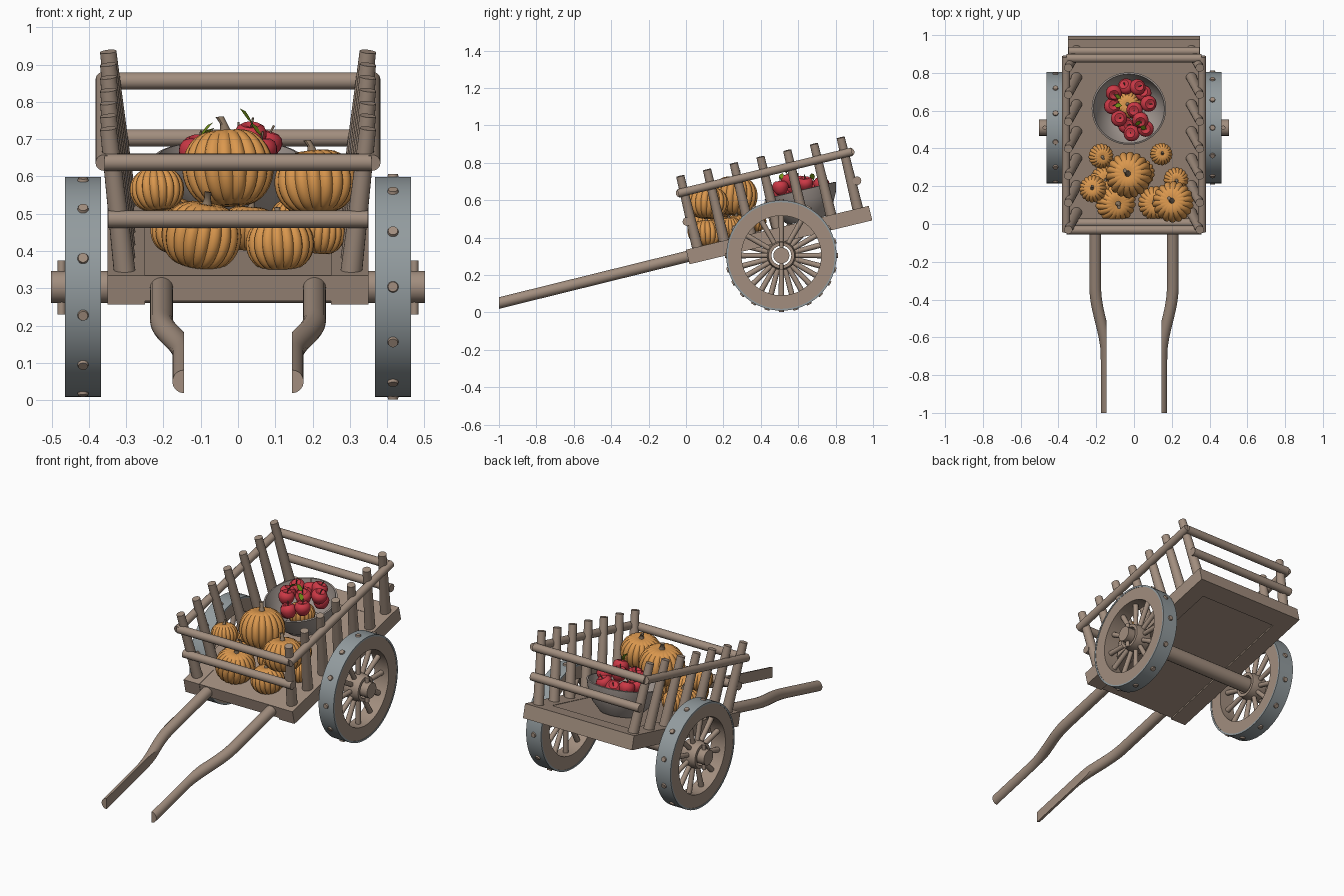
import bpy, bmesh, math, random
from mathutils import Matrix, Vector

if "Cube" in bpy.data.objects:
    bpy.data.objects.remove(bpy.data.objects["Cube"])

random.seed(4)

def material(name, col):
    m = bpy.data.materials.new(name)
    m.diffuse_color = (*col, 1)
    m.use_nodes = True
    m.node_tree.nodes["Principled BSDF"].inputs["Base Color"].default_value = m.diffuse_color
    return m

WOOD = material("wood", (0.36, 0.27, 0.21))
METAL = material("grey metal", (0.29, 0.33, 0.345))
BOWL = material("bowl grey brown", (0.37, 0.32, 0.29))
ORANGE = material("pumpkin orange", (0.70, 0.31, 0.075))
STEM = material("stem brown", (0.25, 0.18, 0.12))
RED = material("apple red", (0.60, 0.04, 0.06))
GREEN = material("leaf green", (0.17, 0.29, 0.01))

# Tilted frame of the cart bed: x across, y along the bed, z away from it
TILT = math.radians(13.5)
BED = Matrix.Translation((0, 0, 0.335)) @ Matrix.Rotation(TILT, 4, 'X')

def finish(name, bm, mat, matrix=Matrix()):
    bmesh.ops.recalc_face_normals(bm, faces=bm.faces)
    me = bpy.data.meshes.new(name)
    bm.to_mesh(me)
    bm.free()
    me.transform(matrix)
    me.materials.append(mat)
    ob = bpy.data.objects.new(name, me)
    bpy.context.collection.objects.link(ob)
    return ob

def add_rod(bm, a, b, r1, r2=None, n=20):
    a, b = Vector(a), Vector(b)
    rot = (b - a).to_track_quat('Z', 'Y').to_matrix().to_4x4()
    bmesh.ops.create_cone(bm, cap_ends=True, segments=n, radius1=r1, radius2=r2 or r1,
                          depth=(b - a).length, matrix=Matrix.Translation((a + b) / 2) @ rot)

def rod(name, a, b, r1, r2=None, mat=WOOD, matrix=Matrix()):
    bm = bmesh.new()
    add_rod(bm, a, b, r1, r2)
    return finish(name, bm, mat, matrix)

def box(name, lo, hi, mat=WOOD, matrix=Matrix()):
    bm = bmesh.new()
    lo, hi = Vector(lo), Vector(hi)
    bmesh.ops.create_cube(bm, size=1, matrix=Matrix.Translation((lo + hi) / 2)
                          @ Matrix.Diagonal((*(hi - lo), 1)))
    return finish(name, bm, mat, matrix)

def lathe(name, prof, n, mat, matrix, ribs=0, depth=0, closed=False):
    """Spin (radius, height) points around z, optionally with ribs."""
    bm = bmesh.new()
    rings = []
    for r, z in prof:
        ring = []
        for i in range(n):
            t = 2 * math.pi * i / n
            k = 1 - depth * (1 - abs(math.sin(ribs * t / 2))) ** 1.5 if ribs else 1
            ring.append(bm.verts.new((r * k * math.cos(t), r * k * math.sin(t), z)))
        rings.append(ring)
    pairs = list(zip(rings, rings[1:])) + ([(rings[-1], rings[0])] if closed else [])
    for p, q in pairs:
        for i in range(n):
            j = (i + 1) % n
            bm.faces.new((p[i], p[j], q[j], q[i]))
    bmesh.ops.remove_doubles(bm, verts=bm.verts, dist=1e-5)
    return finish(name, bm, mat, matrix)

def sweep(name, path, radii, n, mat, matrix=Matrix(), clip=None):
    """Tube with rings in planes across y (or z), optionally cut flat at x = clip."""
    bm = bmesh.new()
    rings = []
    for p, r in zip(path, radii):
        rings.append([bm.verts.new(Vector(p) + r * Vector((math.cos(2 * math.pi * i / n), 0,
                      math.sin(2 * math.pi * i / n)))) for i in range(n)])
    for p, q in zip(rings, rings[1:]):
        for i in range(n):
            bm.faces.new((p[i], p[(i + 1) % n], q[(i + 1) % n], q[i]))
    bm.faces.new(rings[0])
    bm.faces.new(rings[-1])
    if clip:
        cut = bmesh.ops.bisect_plane(bm, geom=bm.verts[:] + bm.edges[:] + bm.faces[:], dist=1e-5,
                                     plane_co=(clip, 0, 0), plane_no=(-clip, 0, 0), clear_outer=True)
        edges = [e for e in cut['geom_cut'] if isinstance(e, bmesh.types.BMEdge)]
        bmesh.ops.holes_fill(bm, edges=[e for e in bm.edges if e.is_boundary] or edges, sides=0)
    return finish(name, bm, mat, matrix)

# Bed: floor, side beams and back beam
box("bed_floor", (-0.25, 0.003, -0.072), (0.25, 0.9, -0.002), matrix=BED)
box("bed_back_beam", (-0.35, 0.895, -0.08), (0.35, 1.005, 0), matrix=BED)
for s in (-1, 1):
    box("bed_side_beam", (min(s * .25, s * .35), 0, -0.08), (max(s * .25, s * .35), 0.895, 0), matrix=BED)
    # Leaning fence posts and top rail
    for i in range(7):
        u = 0.062 + 0.147 * i
        rod("fence_post", (s * 0.304, u, -0.005), (s * 0.348, u, 0.39), 0.029, 0.022, matrix=BED)
    rod("side_rail", (s * 0.36, 0.03, 0.303), (s * 0.36, 0.985, 0.303), 0.022, matrix=BED)
# Cross bars at both ends
for u in (0.04, 0.975):
    for h, w in ((0.145, 0.348), (0.302, 0.358)):
        rod("cross_bar", (-w, u, h), (w, u, h), 0.023, matrix=BED)

# Axle and wheels
HUB = Vector((0, 0.51, 0.304))
rod("axle", HUB - Vector((0.502, 0, 0)), HUB + Vector((0.502, 0, 0)), 0.043)
for s in (-1, 1):
    place = Matrix.Translation(HUB + Vector((s * 0.4155, 0, 0))) @ Matrix.Rotation(math.pi / 2, 4, 'Y')
    h = 0.048
    lathe("wheel_rim", [(0.213, -h + .002), (0.287, -h + .002), (0.287, h - .002), (0.213, h - .002)],
          64, WOOD, place, closed=True)
    lathe("wheel_band", [(0.285, -h), (0.295, -h), (0.295, h), (0.285, h)], 64, METAL, place, closed=True)
    lathe("wheel_hub", [(0.053, -h), (0.07, -h), (0.078, 0), (0.07, h), (0.053, h)], 32, WOOD, place, closed=True)
    spokes, studs = bmesh.new(), bmesh.new()
    for i in range(12):
        t = math.radians(30 * i + (15 if s < 0 else 0))
        d = Vector((math.cos(t), math.sin(t), 0))
        add_rod(spokes, d * 0.06, d * 0.22, 0.013, 0.015, 12)
        add_rod(studs, d * 0.288, d * 0.302, 0.017, 0.013, 14)
    finish("wheel_spokes", spokes, WOOD, place)
    finish("wheel_studs", studs, WOOD, place)
    x = s * 0.473
    rod("axle_pin", (x, 0.51, 0.23), (x, 0.51, 0.375), 0.011)
    # Pull handle: bends inward, its inner side cut flat
    path, radii = [], []
    for i in range(31):
        y = 0.03 - 1.03 * i / 30
        k = min(1, max(0, (-0.34 - y) / 0.36))
        k = k * k * (3 - 2 * k)
        path.append((s * (0.205 - 0.06 * k), y, 0.297 + 0.247 * y))
        radii.append(0.031)
    sweep("pull_handle", path, radii, 20, WOOD, clip=s * 0.145)

# Pumpkins: x, y, z, radius, half height
def pumpkin(x, y, z, r, h):
    rot = Matrix.Rotation(random.uniform(-.15, .2), 4, 'Y') @ Matrix.Rotation(random.uniform(-.1, .15), 4, 'X') \
        @ Matrix.Rotation(random.uniform(0, 6), 4, 'Z')
    place = Matrix.Translation((x, y, z)) @ rot
    prof = []
    for i in range(19):
        a = -math.pi / 2 + math.pi * i / 18
        c = max(0, math.cos(a))
        prof.append((r * c ** 0.85, h * math.sin(a) * (1 - 0.16 * (1 - c) ** 3)))
    lathe("pumpkin", prof, 90, ORANGE, place, ribs=18, depth=0.09)
    up = Matrix.Rotation(math.pi / 2, 4, 'X')
    curve = [(0, -h * .75, 0), (0, -h * .9, 0), (r * .04, -h * 1.08, 0), (r * .14, -h * 1.25, 0)]
    sweep("pumpkin_stem", curve, [r * .2, r * .12, r * .08, r * .09], 10, STEM, place @ up.inverted())

for p in ((-.027, .26, .622, .123, .112), (.207, .117, .585, .110, .092), (-.098, .115, .442, .108, .096),
          (.113, .11, .42, .092, .078), (-.217, .186, .565, .073, .062), (-.175, .36, .49, .066, .058),
          (.144, .37, .485, .06, .055), (.222, .235, .45, .066, .062), (-.155, .23, .45, .08, .065),
          (.03, .27, .46, .08, .065), (-.035, .63, .565, .075, .06)):
    pumpkin(*p)

# Bowl standing on the bed
lathe("bowl", [(0, 0.002), (0.105, 0.002), (0.15, 0.05), (0.182, 0.11), (0.197, 0.165), (0.188, 0.167),
               (0.172, 0.112), (0.14, 0.058), (0.1, 0.016), (0, 0.016)], 56, BOWL,
      BED @ Matrix.Translation((-0.027, 0.668, 0)))

# Apples with stalks, some with a leaf
apple_prof = [(0, -.032), (.012, -.037), (.022, -.034), (.034, -.02), (.042, 0), (.043, .014),
              (.037, .028), (.025, .036), (.012, .034), (0, .024)]
for i, (x, y, z) in enumerate(((-.107, .697, .67), (.016, .723, .68), (.074, .638, .685), (.034, .553, .705),
                               (-.08, .558, .67), (-.01, .48, .64), (-.118, .622, .66), (-.04, .725, .665),
                               (.005, .605, .69), (.062, .505, .665), (-.045, .52, .615), (.05, .69, .63))):
    place = Matrix.Translation((x, y, z)) @ Matrix.Rotation(random.uniform(-.5, .5), 4, 'X') \
        @ Matrix.Rotation(random.uniform(-.4, .4), 4, 'Y')
    lathe("apple", apple_prof, 24, RED, place)
    rod("apple_stalk", (0, 0, .022), (.006, 0, .056), .002, .003, STEM, place)
    if i % 3 == 0:
        bm = bmesh.new()
        pts = [(0, 0, 0), (.014, .012, .006), (.03, .013, .014), (.048, 0, .018), (.03, -.013, .014), (.014, -.012, .006)]
        bm.faces.new([bm.verts.new(p) for p in pts])
        bmesh.ops.solidify(bm, geom=bm.faces[:], thickness=.002)
        finish("apple_leaf", bm, GREEN, place @ Matrix.Translation((.003, 0, .042)) @ Matrix.Rotation(i, 4, 'Z')
               @ Matrix.Rotation(-.5, 4, 'Y'))

# Smooth shading with sharp edges kept
for ob in bpy.data.objects:
    ob.select_set(True)
    bpy.context.view_layer.objects.active = ob
bpy.ops.object.shade_smooth_by_angle(angle=math.radians(35))
